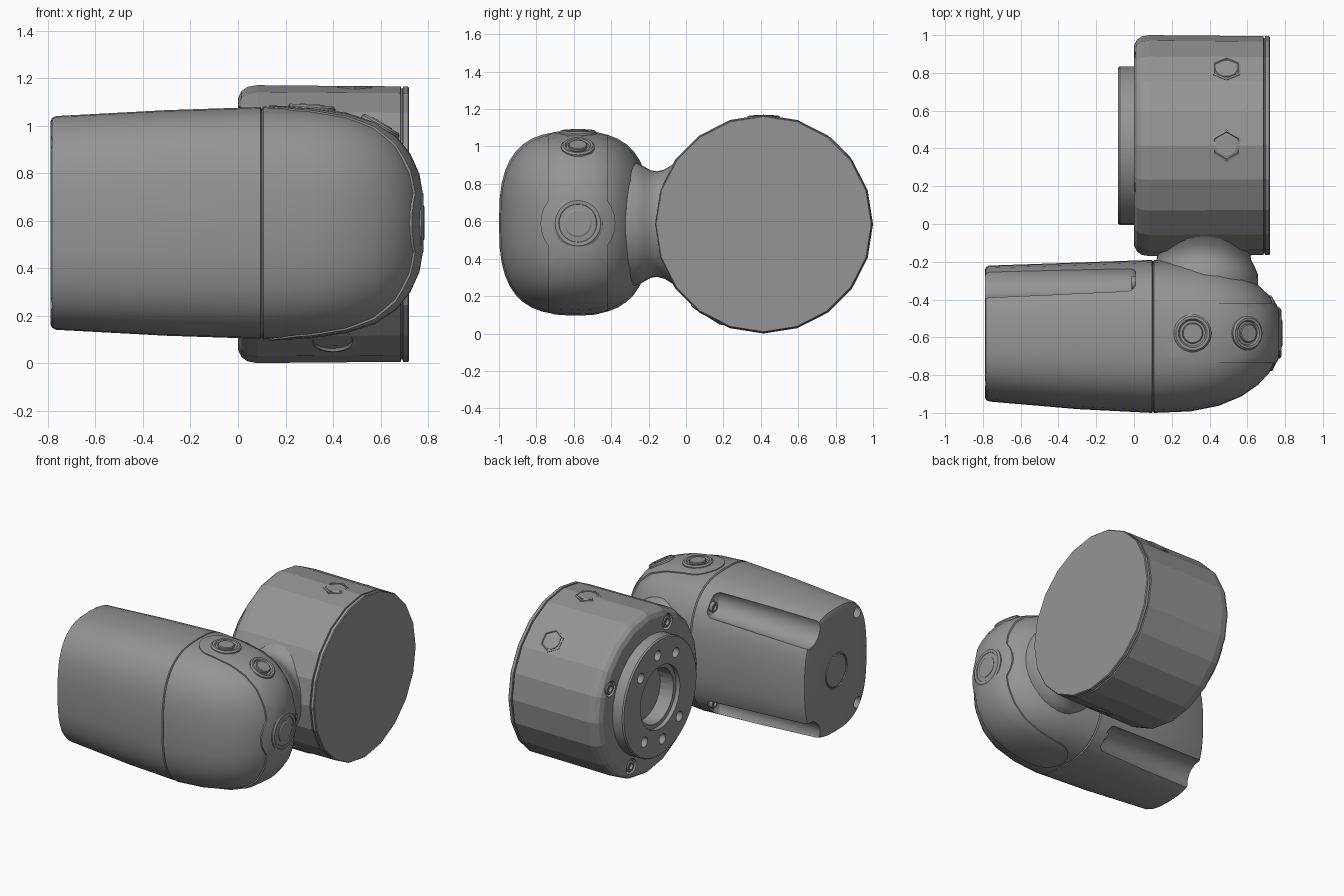
import bpy, bmesh
from math import sin, cos, pi, radians
from mathutils import Vector

if "Cube" in bpy.data.objects:
    bpy.data.objects.remove(bpy.data.objects["Cube"])

ZC = 0.585           # height of both horizontal axes
DY = 0.415           # y of the drum axis

grey = bpy.data.materials.new('dark_grey')
grey.diffuse_color = (0.3, 0.3, 0.3, 1)
grey.use_nodes = True
grey.node_tree.nodes["Principled BSDF"].inputs["Base Color"].default_value = grey.diffuse_color


def make(name, rings):
    """Skin a list of vertex rings into a closed solid."""
    bm = bmesh.new()
    loops = [[bm.verts.new(p) for p in r] for r in rings]
    for a, b in zip(loops, loops[1:]):
        for i in range(len(a)):
            j = (i + 1) % len(a)
            bm.faces.new((a[i], a[j], b[j], b[i]))
    bm.faces.new(loops[0])
    bm.faces.new(loops[-1])
    bmesh.ops.recalc_face_normals(bm, faces=bm.faces)
    me = bpy.data.meshes.new(name)
    bm.to_mesh(me)
    bm.free()
    me.materials.append(grey)
    ob = bpy.data.objects.new(name, me)
    bpy.context.collection.objects.link(ob)
    return ob


def lathe(name, profile, loc, axis, segs=24, sx=1.0):
    """Revolve (radius, height) points about an axis through loc."""
    q = Vector(axis).to_track_quat('Z', 'Y')
    rings = []
    for r, h in profile:
        ring = []
        for i in range(segs):
            a = pi / 2 + 2 * pi * i / segs
            p = q @ Vector((r * cos(a), r * sin(a), h))
            p.x *= sx
            ring.append(p + Vector(loc))
        rings.append(ring)
    return make(name, rings)


def loft(name, sections, segs=40, grow=0.0):
    """Rounded-square sections along x: (x, centre y, half y, half z, exponent)."""
    def sp(v, n):
        return (1 if v > 0 else -1) * abs(v) ** (2 / n)
    rings = []
    for x, cy, hy, hz, n in sections:
        ang = [2 * pi * i / segs for i in range(segs)]
        rings.append([(x + grow, cy + (hy + grow) * sp(cos(a), n), ZC + 0.005 + (hz + grow) * sp(sin(a), n))
                      for a in ang])
    return make(name, rings)


def boolean(target, cutter, op='DIFFERENCE'):
    m = target.modifiers.new('cut', 'BOOLEAN')
    m.operation, m.object, m.solver = op, cutter, 'EXACT'
    bpy.context.view_layer.objects.active = target
    bpy.ops.object.modifier_apply(modifier=m.name)
    bpy.data.objects.remove(cutter)


def rod(r, a, b, y, z, segs=16):
    return lathe('cutter', [(r, a), (r, b)], (0, y, z), (1, 0, 0), segs)


def polar(r, deg):
    return DY + r * cos(radians(deg)), ZC + r * sin(radians(deg))


smooth = []

# Large drum with rounded back rim and a thin groove before the end cap
drum = lathe('drum', [(0.53, 0), (0.56, 0.015), (0.578, 0.04), (0.585, 0.08), (0.582, 0.4), (0.58, 0.685),
                      (0.57, 0.687), (0.57, 0.693), (0.58, 0.695), (0.58, 0.715), (0.575, 0.72)],
             (0, DY, ZC), (1, 0, 0), 20)

# Mounting flange with a stepped bore and bolt holes
flange = lathe('mounting_flange', [(0.42, 0.02), (0.42, -0.075), (0.413, -0.085)], (0, DY, ZC), (1, 0, 0), 32)
smooth.append(flange)
for r, x in ((0.225, -0.055), (0.195, 0.03)):
    boolean(flange, rod(r, -0.2, x, DY, ZC, 28))
boolean(drum, rod(0.195, -0.2, 0.05, DY, ZC, 28))
for deg in (45, 85, 125, 225, 265, 305):
    boolean(flange, rod(0.036, -0.2, -0.02, *polar(0.31, deg)))

# Screws sunk in pockets around the flange
for deg in (25, 115, 205, 295):
    y, z = polar(0.487, deg)
    boolean(drum, rod(0.055, -0.1, 0.05, y, z))
    smooth.append(lathe('rim_screw', [(0.042, 0.06), (0.042, 0.008), (0.036, 0.002), (0.022, 0.002), (0.02, 0.02)],
                        (0, y, z), (1, 0, 0), 16))

# Hexagonal plugs on the drum and a round port underneath
for deg in (90, 45):
    y, z = polar(0.573, deg)
    n = (0, cos(radians(deg)), sin(radians(deg)))
    lathe('hex_plug', [(0.085, -0.03), (0.085, 0.004), (0.074, 0.008), (0.07, 0.002)], (0.49, y, z), n, 6)
    smooth.append(lathe('plug_centre', [(0.06, -0.02), (0.06, 0.006), (0.055, 0.009)], (0.49, y, z), n, 16))
y, z = polar(0.566, 238)
smooth.append(lathe('drum_port', [(0.1, -0.03), (0.1, 0.008), (0.085, 0.014), (0.07, 0.0), (0.05, 0.0), (0.045, 0.01)],
                    (0.4, y, z), (0, cos(radians(238)), sin(radians(238))), 24))

# Neck joining drum and dome
smooth.append(lathe('neck', [(0.33, -0.33), (0.328, -0.265), (0.308, -0.225), (0.288, -0.19), (0.282, -0.155),
                             (0.292, -0.115), (0.32, -0.07), (0.355, -0.03), (0.375, 0.0)],
                    (0.37, 0, ZC), (0, 1, 0), 36, 0.87))

# Tapered motor body
body = loft('motor_body', [(-0.79, -0.58, 0.335, 0.425, 2.8), (-0.783, -0.58, 0.352, 0.442, 2.8),
                           (-0.765, -0.58, 0.36, 0.45, 2.8), (-0.3, -0.592, 0.388, 0.475, 2.8),
                           (0.095, -0.595, 0.405, 0.488, 2.8), (0.1, -0.595, 0.397, 0.48, 2.8)])
smooth.append(body)

# Corner channels with screws on the drum side, screw holes on the outer side
for s in (1, -1):
    zc = ZC + 0.005
    boolean(body, lathe('cutter', [(0.12, -0.85), (0.095, -0.03), (0.085, -0.008), (0.06, 0.008)],
                        (0, -0.278, zc + s * 0.385), (1, 0, 0), 28))
    smooth.append(lathe('channel_screw', [(0.036, 0.06), (0.036, -0.008), (0.032, -0.014), (0.019, -0.014), (0.017, 0.0)],
                        (0, -0.31, zc + s * 0.345), (1, 0, 0), 16))
    boolean(body, rod(0.04, -1, -0.74, -0.82, zc + s * 0.325))
boolean(body, lathe('cutter', [(0.125, -1), (0.125, -0.782)], (0, -0.58, ZC), (1, 0, 0), 28))
smooth.append(lathe('end_disc', [(0.117, -0.7), (0.117, -0.785), (0.112, -0.79)], (0, -0.58, ZC), (1, 0, 0), 28))

# Rounded dome in front of the body
dome_sections = [(0.1, -0.595, 0.397, 0.48, 2.8), (0.107, -0.595, 0.405, 0.49, 2.8), (0.3, -0.595, 0.397, 0.48, 2.75),
                 (0.45, -0.592, 0.37, 0.458, 2.7), (0.57, -0.59, 0.322, 0.42, 2.6), (0.66, -0.587, 0.262, 0.36, 2.5),
                 (0.72, -0.583, 0.2, 0.285, 2.4), (0.758, -0.58, 0.13, 0.2, 2.2), (0.772, -0.58, 0.085, 0.12, 2)]
dome = loft('dome', dome_sections)
smooth.append(dome)

# Raised control strip wrapping from the top over the nose, wider around the nose button
strip = loft('control_strip', dome_sections, 40, 0.006)
outline = [(1.0, -0.735), (1.0, -0.42)] + [(0.28 - 0.15 * sin(pi * i / 12), -0.5775 + 0.1575 * cos(pi * i / 12))
                                          for i in range(13)]
cutter = make('cutter', [[(x, y, z) for x, y in outline] for z in (-0.5, 2)])
boolean(cutter, rod(0.2, 0.4, 0.95, -0.578, 0.59, 28), 'UNION')
boolean(strip, cutter, 'INTERSECT')
smooth.append(strip)

# Push buttons: two on top and a larger one on the nose
for x, z, tilt, k in ((0.31, 1.073, 4, 1), (0.6, 0.997, 30, 0.9), (0.768, 0.59, 90, 1.35)):
    n = (sin(radians(tilt)), 0, cos(radians(tilt)))
    loc = (x, -0.578, z)
    smooth.append(lathe('button_ring', [(0.1 * k, -0.05), (0.1 * k, 0.004), (0.09 * k, 0.013),
                                        (0.076 * k, 0.012), (0.068 * k, 0.0)], loc, n, 28))
    smooth.append(lathe('button', [(0.055 * k, -0.02), (0.055 * k, 0.013), (0.05 * k, 0.017),
                                   (0.038 * k, 0.017)], loc, n, 24))

# Soft shading on the curved parts, flat facets on the drum
bpy.ops.object.select_all(action='DESELECT')
for ob in smooth:
    ob.select_set(True)
bpy.context.view_layer.objects.active = body
bpy.ops.object.shade_smooth_by_angle(angle=radians(30))
